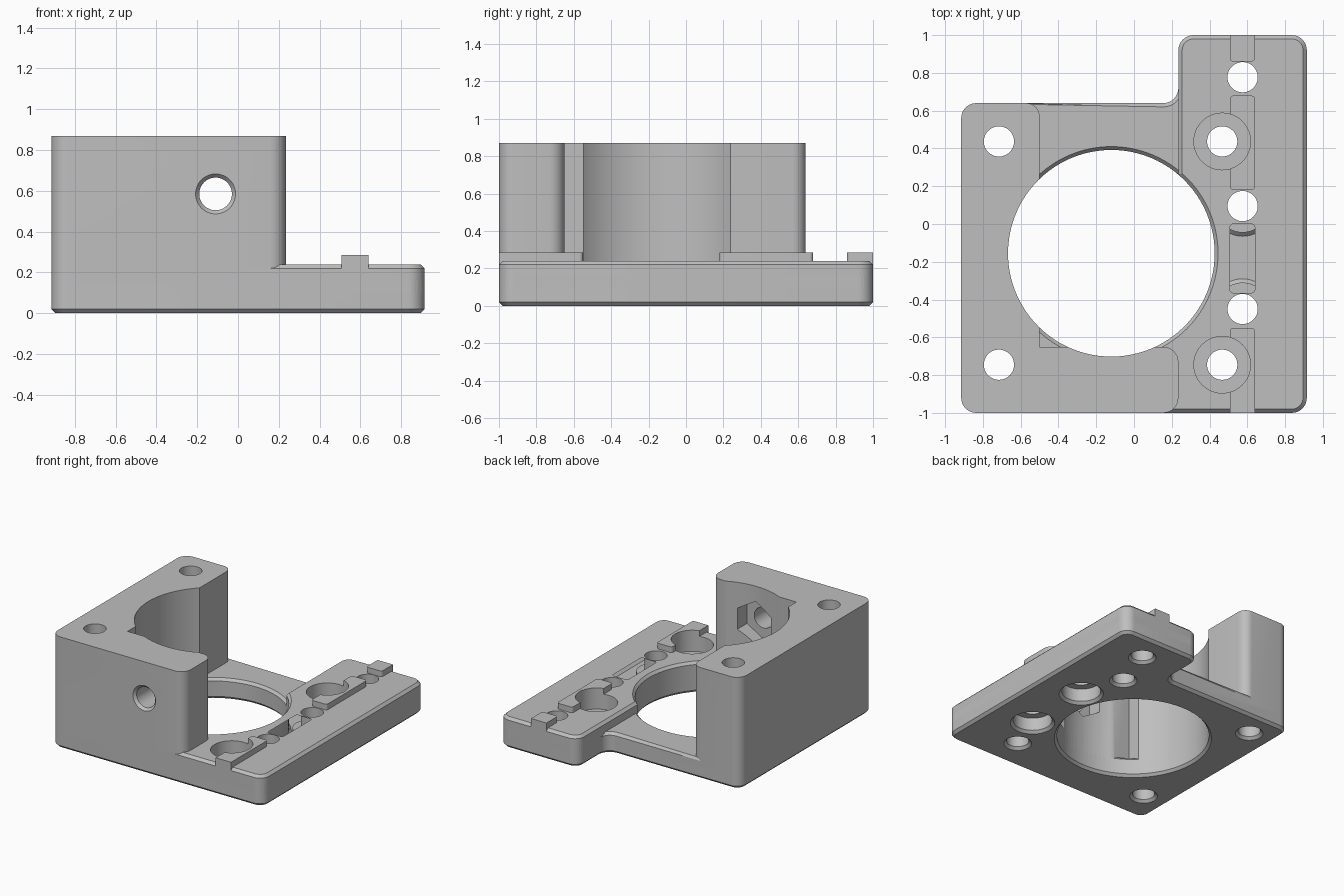
import bpy, bmesh, math
from mathutils import Matrix, Vector

if "Cube" in bpy.data.objects:
    bpy.data.objects.remove(bpy.data.objects["Cube"], do_unlink=True)

grey = bpy.data.materials.new("plain grey")
grey.use_nodes = True
color = (0.52, 0.52, 0.52, 1)
grey.diffuse_color = color
grey.node_tree.nodes["Principled BSDF"].inputs["Base Color"].default_value = color


def make_object(name, bm):
    bmesh.ops.recalc_face_normals(bm, faces=bm.faces)
    mesh = bpy.data.meshes.new(name)
    bm.to_mesh(mesh)
    bm.free()
    mesh.materials.append(grey)
    obj = bpy.data.objects.new(name, mesh)
    bpy.context.collection.objects.link(obj)
    return obj


def rounded(corners, steps=8):
    """Outline from (x, y, radius) corners, with an arc at each corner."""
    points = []
    for i, (x, y, r) in enumerate(corners):
        p = Vector((x, y))
        if r == 0:
            points.append(p)
            continue
        a = (Vector(corners[i - 1][:2]) - p).normalized()
        b = (Vector(corners[(i + 1) % len(corners)][:2]) - p).normalized()
        center = p + (a + b) * r
        for k in range(steps + 1):
            t = k / steps * math.pi / 2
            points.append(center - b * r * math.cos(t) - a * r * math.sin(t))
    return points


def prism(name, corners, z0, z1, bevel=0, bevel_rule=None):
    """Extruded outline; edges whose midpoint passes the rule are chamfered."""
    bm = bmesh.new()
    face = bm.faces.new([bm.verts.new((p.x, p.y, z0)) for p in rounded(corners)])
    top = bmesh.ops.extrude_face_region(bm, geom=[face])["geom"]
    verts = [v for v in top if isinstance(v, bmesh.types.BMVert)]
    bmesh.ops.translate(bm, vec=(0, 0, z1 - z0), verts=verts)
    bmesh.ops.recalc_face_normals(bm, faces=bm.faces)
    if bevel:
        edges = [e for e in bm.edges if abs(e.verts[0].co.z - e.verts[1].co.z) < 1e-5
                 and bevel_rule((e.verts[0].co + e.verts[1].co) / 2)]
        bmesh.ops.bevel(bm, geom=edges, offset=bevel, segments=1,
                        affect='EDGES', clamp_overlap=False)
    return make_object(name, bm)


def lathe(location, profile, sides=48, phase=0, along_y=False):
    """Turned cutter from (radius, height) pairs."""
    bm = bmesh.new()
    rings = []
    for r, z in profile:
        angles = [phase + k * math.tau / sides for k in range(sides)]
        rings.append([bm.verts.new((r * math.cos(a), r * math.sin(a), z)) for a in angles])
    for low, high in zip(rings, rings[1:]):
        for k in range(sides):
            n = (k + 1) % sides
            bm.faces.new((low[k], low[n], high[n], high[k]))
    bm.faces.new(rings[0])
    bm.faces.new(rings[-1])
    turn = Matrix.Rotation(-math.pi / 2, 4, 'X') if along_y else Matrix()
    bm.transform(Matrix.Translation(location) @ turn)
    obj = make_object("cutter", bm)
    obj.hide_render = True
    return obj


def combine(target, tool, operation='DIFFERENCE'):
    mod = target.modifiers.new("combine", 'BOOLEAN')
    mod.operation, mod.object, mod.solver = operation, tool, 'EXACT'
    bpy.context.view_layer.objects.active = target
    bpy.ops.object.modifier_apply(modifier=mod.name)
    bpy.data.objects.remove(tool, do_unlink=True)


R, C = 0.08, 0.02
BRIDGE, PLATE, TOP = 0.16, 0.24, 0.87
W, STEP, BACK = 0.915, 0.235, 0.64

# Low base, chamfered underneath and along the exposed rear edge
base = prism("motor_mount", [(-W, -1, R), (W, -1, R), (W, 1, R), (STEP, 1, R),
                             (STEP, BACK, R), (-W, BACK, R)], 0, BRIDGE, C,
             lambda m: m.z < 0.01 or (m.x < STEP and m.y < 0.73 and m.y > 0.63 and m.x > -0.83))

# Thicker side plate with a chamfered rim
plate = prism("side_plate", [(-0.1, -1, 0), (W, -1, R), (W, 1, R), (STEP, 1, R),
                             (STEP, -0.5, 0), (-0.1, -0.5, 0)], 0.1, PLATE, C,
              lambda m: m.z > 0.2)

# Tall corner block
block = prism("corner_block", [(-W, -1, R), (STEP, -1, R), (STEP, -0.65, R),
                               (-0.5, -0.65, 0), (-0.5, BACK, 0.07), (-W, BACK, R)], 0.1, TOP)

# Large bore: each part gets its own rim
BORE, RIM = 0.547, 0.565
bore_at = (-0.12, -0.155, 0)
combine(base, lathe(bore_at, [(RIM, -0.1), (RIM, 0), (BORE, C), (BORE, BRIDGE - C),
                              (RIM, BRIDGE), (RIM, 0.3)], 96))
combine(plate, lathe(bore_at, [(BORE, 0), (BORE, PLATE - C), (RIM, PLATE), (RIM, 0.4)], 96))
combine(block, lathe(bore_at, [(BORE, 0), (BORE, 1)], 96))
combine(base, plate, 'UNION')
combine(base, block, 'UNION')

# Locating tabs in a row
for y0, y1 in ((-1, -0.55), (-0.365, 0), (0.18, 0.68), (0.86, 1)):
    f = 0.02
    tab = prism("locating_tab", [(0.507, y0, 0 if y0 == -1 else f), (0.64, y0, 0 if y0 == -1 else f),
                                 (0.64, y1, 0 if y1 == 1 else f), (0.507, y1, 0 if y1 == 1 else f)],
                0.18, 0.285)
    combine(base, tab, 'UNION')

# Screw holes: plain, counterbored from above, counterbored from below
entry = [(0.1, -0.1), (0.1, 0), (R, C)]
plain = entry + [(R, 1)]
sunk_top = entry + [(R, 0.12), (0.15, 0.12), (0.15, 0.5)]
sunk_bottom = [(0.16, -0.1), (0.16, 0), (0.14, C), (0.14, 0.12), (R, 0.12), (R, 0.5)]
for x, y, profile in ((-0.715, 0.437, plain), (-0.715, -0.745, plain), (0.575, 0.777, plain),
                      (0.467, 0.437, sunk_top), (0.467, -0.745, sunk_top),
                      (0.575, 0.095, sunk_bottom), (0.575, -0.45, sunk_bottom)):
    combine(base, lathe((x, y, 0), profile))

# Cross screw hole with a hexagonal nut pocket on the bore side
screw_at = (-0.11, -1, 0.585)
combine(base, lathe(screw_at, [(0.098, -0.1), (0.098, 0), (R, C), (R, 0.5)], along_y=True))
combine(base, lathe(screw_at, [(0.165, 0.2), (0.165, 0.5)], 6, math.pi / 2, True))

# Smooth round walls, crisp edges
bpy.ops.object.select_all(action='DESELECT')
base.select_set(True)
bpy.context.view_layer.objects.active = base
bpy.ops.object.shade_smooth_by_angle(angle=math.radians(30))
